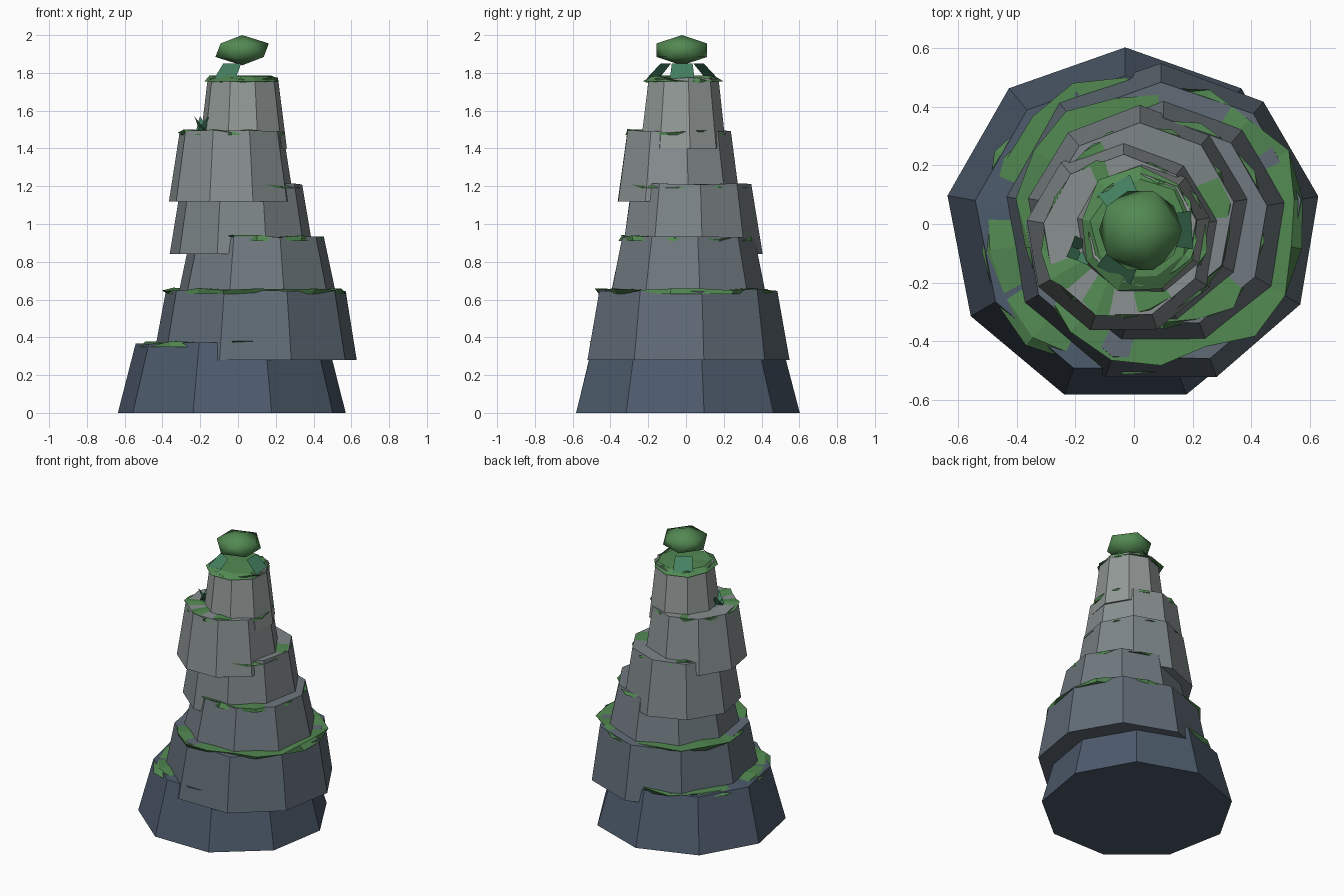
import bpy, bmesh, math, random
from mathutils import Vector

if "Cube" in bpy.data.objects:
    bpy.data.objects.remove(bpy.data.objects["Cube"])

random.seed(7)


def material(name, rgb):
    m = bpy.data.materials.new(name)
    m.diffuse_color = (*rgb, 1)
    m.use_nodes = True
    m.node_tree.nodes["Principled BSDF"].inputs["Base Color"].default_value = m.diffuse_color
    return m


def add_object(name, bm, mat):
    bmesh.ops.recalc_face_normals(bm, faces=bm.faces[:])
    me = bpy.data.meshes.new(name)
    bm.to_mesh(me)
    bm.free()
    me.materials.append(mat)
    ob = bpy.data.objects.new(name, me)
    bpy.context.collection.objects.link(ob)
    return ob


def frustum(name, mat, sides, r1, r2, z1, z2, cx, cy, jit_r, jit_z):
    """Jittered tapered slab; the bottom ring keeps its exact height."""
    bm = bmesh.new()
    rings = []
    for r, z, jz in ((r1, z1, 0), (r2, z2, jit_z)):
        ring = []
        for i in range(sides):
            a = math.pi / 2 + 2 * math.pi * i / sides
            k = r * (1 + random.uniform(-jit_r, jit_r))
            ring.append(bm.verts.new((cx + k * math.cos(a), cy + k * math.sin(a),
                                      z + random.uniform(-jz, jz))))
        rings.append(ring)
    low, up = rings
    for i in range(sides):
        j = (i + 1) % sides
        bm.faces.new((low[i], low[j], up[j], up[i]))
    bm.faces.new(low[::-1])
    centre = bm.verts.new((cx, cy, z2))
    for i in range(sides):
        bm.faces.new((up[i], up[(i + 1) % sides], centre))
    return add_object(name, bm, mat)


moss = material("moss", (0.085, 0.25, 0.085))
leaf = material("leaf", (0.06, 0.22, 0.12))
dark, light = Vector((0.075, 0.105, 0.15)), Vector((0.29, 0.32, 0.31))

# Rock tiers: bottom radius, top radius, centre x, centre y
tiers = [
    (0.615, 0.515, -0.03, -0.01),
    (0.55, 0.487, 0.092, 0.0),
    (0.44, 0.36, 0.10, 0.0),
    (0.385, 0.325, 0.02, 0.02),
    (0.335, 0.28, -0.035, -0.045),
    (0.235, 0.19, 0.025, -0.02),
]
for i, (r1, r2, cx, cy) in enumerate(tiers):
    z = 0.28 * i
    rock = material(f"rock_{i + 1}", dark.lerp(light, i / 5))
    frustum(f"rock_tier_{i + 1}", rock, 9, r1, r2, z, z + 0.37, cx, cy, 0.012, 0.006)
    # Ragged moss sheet lying on the ledge
    frustum(f"moss_ledge_{i + 1}", moss, 18, r2 * 0.96, r2 * 0.97, z + 0.35, z + 0.371,
            cx, cy, 0.07, 0.012)

# Moss cap on the summit
frustum("moss_cap", moss, 9, 0.21, 0.17, 1.755, 1.785, 0.02, -0.02, 0.06, 0.006)

# Three broad leaves leaning in under the bush
bm = bmesh.new()
for k in range(3):
    a = 2 * math.pi * k / 3
    out, side = Vector((math.cos(a), math.sin(a), 0)), Vector((-math.sin(a), math.cos(a), 0))
    c = Vector((0.02, -0.02, 0))
    pts = [c + out * r + side * s + Vector((0, 0, z)) for r, s, z in
           ((0.18, -0.065, 1.77), (0.18, 0.065, 1.77), (0.10, 0.055, 1.85), (0.10, -0.055, 1.85))]
    bm.faces.new([bm.verts.new(p) for p in pts])
add_object("summit_leaves", bm, leaf)

# Small spiky tuft on the fifth ledge
bm = bmesh.new()
base = Vector((-0.18, -0.09, 1.48))
for k in range(4):
    a = 0.4 + math.pi * k / 2
    out, side = Vector((math.cos(a), math.sin(a), 0)), Vector((-math.sin(a), math.cos(a), 0))
    tip = base + out * 0.055 + Vector((0, 0, 0.09))
    bm.faces.new([bm.verts.new(p) for p in (base + side * 0.05, base - side * 0.05, tip)])
add_object("ledge_tuft", bm, leaf)

# Squashed round bush on top
bm = bmesh.new()
bmesh.ops.create_icosphere(bm, subdivisions=1, radius=1)
for v in bm.verts:
    v.co = (0.022 + v.co.x * 0.158, -0.022 + v.co.y * 0.158, 1.92 + v.co.z * 0.08)
for f in bm.faces:
    f.smooth = True
add_object("summit_bush", bm, moss)
